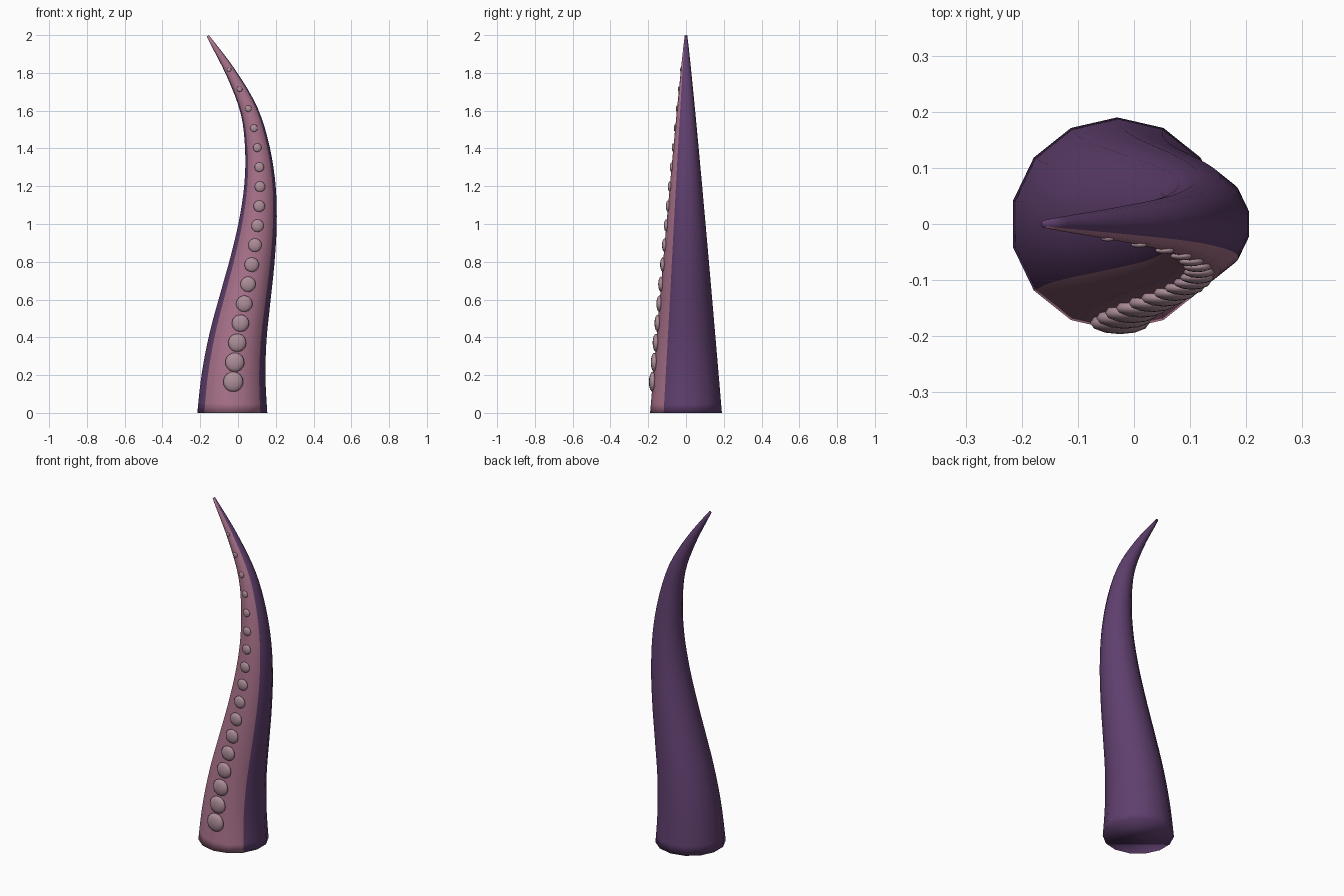
import bpy, bmesh, math
from mathutils import Vector, Matrix

if "Cube" in bpy.data.objects:
    bpy.data.objects.remove(bpy.data.objects["Cube"])

SIDES, RINGS = 14, 40
# Centre line of the S-bend, x at every 0.2 of height
PATH_X = [-0.03, -0.023, 0.0, 0.037, 0.075, 0.104, 0.116, 0.103, 0.06, -0.035, -0.16]
TOP = 1.996


def material(name, color):
    m = bpy.data.materials.new(name)
    m.diffuse_color = (*color, 1)
    m.use_nodes = True
    m.node_tree.nodes["Principled BSDF"].inputs["Base Color"].default_value = m.diffuse_color
    return m


def path(t):
    """Catmull-Rom point on the centre line, t in 0..1."""
    n = len(PATH_X) - 1
    i = min(int(t * n), n - 1)
    f = t * n - i
    get = lambda k: (PATH_X[0] if k < 0 else
                     2 * PATH_X[n] - PATH_X[n - 1] if k > n else PATH_X[k])
    a, b, c, d = (get(i + k) for k in (-1, 0, 1, 2))
    x = 0.5 * (2 * b + (c - a) * f + (2 * a - 5 * b + 4 * c - d) * f ** 2
               + (3 * b - a - 3 * c + d) * f ** 3)
    return Vector((x, 0, t * TOP))


def frame(t):
    """Sideways axis and tangent of the centre line."""
    tan = (path(min(t + 0.01, 1)) - path(max(t - 0.01, 0))).normalized()
    if t == 0:
        tan = Vector((0, 0, 1))
    return Vector((tan.z, 0, -tan.x)), tan


def radius(t):
    return 0.007 + 0.183 * (1 - t) ** 0.92


def add_object(name, bm, mats):
    bmesh.ops.recalc_face_normals(bm, faces=bm.faces)
    for f in bm.faces:
        f.smooth = True
    me = bpy.data.meshes.new(name)
    bm.to_mesh(me)
    bm.free()
    for m in mats:
        me.materials.append(m)
    ob = bpy.data.objects.new(name, me)
    bpy.context.collection.objects.link(ob)
    return ob


purple = material("purple_skin", (0.115, 0.05, 0.155))
pink = material("pink_underside", (0.40, 0.17, 0.26))
pale = material("pale_sucker", (0.42, 0.27, 0.32))

# Tapering tentacle body, front four faces of each ring are pink
bm = bmesh.new()
rings = []
for k in range(RINGS + 1):
    t = k / RINGS
    side, _ = frame(t)
    ring = []
    for s in range(SIDES):
        a = -math.pi / 2 + 2 * math.pi * s / SIDES
        offset = side * math.cos(a) + Vector((0, math.sin(a), 0))
        ring.append(bm.verts.new(path(t) + radius(t) * offset))
    rings.append(ring)
for lo, hi in zip(rings, rings[1:]):
    for s in range(SIDES):
        n = (s + 1) % SIDES
        f = bm.faces.new((lo[s], lo[n], hi[n], hi[s]))
        f.material_index = 1 if s in (0, 1, SIDES - 2, SIDES - 1) else 0
bm.faces.new(rings[0][::-1])
bm.faces.new(rings[-1])
add_object("tentacle_body", bm, [purple, pink])

# Row of flattened suckers shrinking up the front
bm = bmesh.new()
for i in range(17):
    t = (0.165 + 0.1035 * i) / 2
    side, tan = frame(t)
    r = 0.004 + 0.28 * radius(t)
    out = Vector((0, -1, 0))
    pos = path(t) + out * radius(t)
    rot = Matrix((side, -out, tan)).transposed().to_4x4()
    bmesh.ops.create_uvsphere(
        bm, u_segments=12, v_segments=8, radius=r,
        matrix=Matrix.Translation(pos) @ rot @ Matrix.Diagonal((1, 0.38, 1, 1)))
add_object("suckers", bm, [pale])
